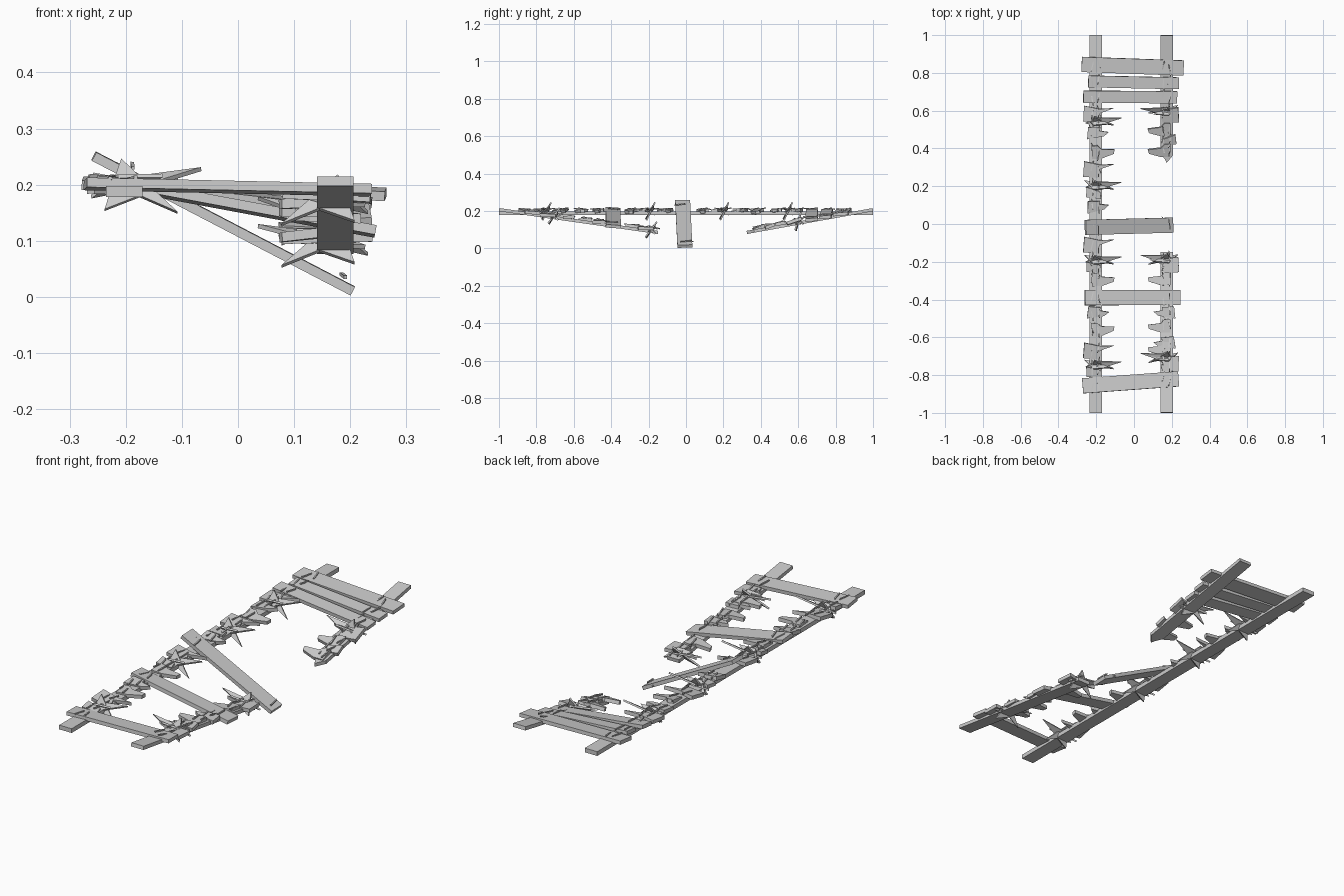
import bpy, bmesh, random
from math import radians, atan2
from mathutils import Vector, Matrix

if "Cube" in bpy.data.objects:
    bpy.data.objects.remove(bpy.data.objects["Cube"])

random.seed(4)
T = 0.017  # plank thickness


def make(name, bm):
    bmesh.ops.recalc_face_normals(bm, faces=bm.faces)
    me = bpy.data.meshes.new(name)
    bm.to_mesh(me)
    bm.free()
    ob = bpy.data.objects.new(name, me)
    bpy.context.collection.objects.link(ob)
    return ob


def slab(bm, outline, thick, mat):
    """Extrude a flat outline, centred on its own plane, then place it."""
    lo = [bm.verts.new(mat @ Vector((x, y, -thick / 2))) for x, y in outline]
    hi = [bm.verts.new(mat @ Vector((x, y, thick / 2))) for x, y in outline]
    n = len(lo)
    bm.faces.new(lo[::-1])
    bm.faces.new(hi)
    for i in range(n):
        j = (i + 1) % n
        bm.faces.new((lo[i], lo[j], hi[j], hi[i]))


def frame(a, b, roll=0):
    """Local x runs from a to b, local z stays as upright as possible."""
    x = (b - a).normalized()
    y = Vector((0, 0, 1)).cross(x).normalized()
    m = Matrix((x, y, x.cross(y))).transposed().to_4x4()
    return Matrix.Translation((a + b) / 2) @ m @ Matrix.Rotation(roll, 4, 'X')


def board(name, a, b, w, thick, roll=0, broken=False):
    a, b = Vector(a), Vector(b)
    h, k = (b - a).length / 2, w / 2
    end = [(h - .05, -k), (h - .02, -k * .3), (h, 0), (h - .04, k)] if broken else [(h, -k), (h, k)]
    bm = bmesh.new()
    slab(bm, [(-h, -k)] + end + [(-h, k)], thick, frame(a, b, roll))
    return make(name, bm)


def nails(name, places):
    """Short bent nails and splinters where planks cross the rails."""
    bm = bmesh.new()
    for x, y, z, slope in places:
        for dx in (-.018, .015):
            m = (Matrix.Translation((x + dx, y + random.uniform(-.02, .02), z + .008))
                 @ Matrix.Rotation(atan2(slope, 1) + radians(random.uniform(-10, 10)), 4, 'X')
                 @ Matrix.Rotation(radians(random.uniform(-15, 15)), 4, 'Z'))
            slab(bm, [(-.003, -.028), (.003, -.028), (.003, .022), (-.003, .03)], .006, m)
    return make(name, bm)


# rails
board("left_rail", (-.203, -1, .188), (-.203, 1, .188), .065, .02)
board("right_rail_front", (.173, -.999, .2065), (.173, -.15, .085), .065, .017)
board("right_rail_back", (.173, .999, .2065), (.173, .325, .085), .065, .017, 0, True)


def right_z(y):
    """Height and slope of the sagging right rail, at plank level."""
    s = -.143 if y < 0 else .18
    return .2065 + (-abs(s)) * (1 - abs(y)) + .011, s


# whole planks: left x, left y, right x, right y, width
places = []
for i, (x0, y0, x1, y1, w) in enumerate([
        (-.277, .845, .263, .826, .08), (-.242, .755, .238, .745, .062),
        (-.268, .674, .228, .671, .064), (-.26, -.39, .245, -.389, .08),
        (-.272, -.857, .236, -.82, .08)]):
    zr, s = right_z(y1)
    zl = .2
    g = (zr - zl) / .376
    board(f"plank_{i + 1}", (x0, y0, zl + g * (x0 + .203)), (x1, y1, zl + g * (x1 - -.203)),
          w, T, atan2(s, 1) * .5)
    places += [(-.203, y0, zl + .003, 0), (.173, y1, zr + .003, s)]

# hanging plank, loose at its right end
board("hanging_plank", (-.257, -.018, .251), (.204, -.006, .011), .08, T, radians(1.5))
places += [(-.203, -.016, .226, 0), (.173, -.007, .03, 0)]

# broken stub outlines: +x points to the middle of the bridge
STUBS = {
    'a': [(-.045, -.032), (.045, -.014), (.07, .008), (.02, .014), (.025, .03), (-.04, .032)],
    'b': [(-.02, -.034), (.03, -.034), (.095, -.012), (.1, .01), (.03, .016), (.01, .036), (-.02, .034)],
    'c': [(-.065, -.042), (.02, -.045), (.03, -.02), (.02, 0), (.095, .03), (.02, .025), (-.062, .04)],
    'd': [(-.05, -.025), (.03, -.03), (.025, .005), (-.048, .028)],
}
# long split shards: outline, roll, lift (degrees)
SHARDS = [
    ([(-.055, -.012), (.0, -.03), (.14, .018), (.0, .02)], 28, -8),
    ([(-.03, -.055), (.03, -.02), (.1, -.045), (.03, .015), (-.01, .05), (-.02, 0)], 62, 6),
    ([(-.06, .03), (-.01, -.028), (.07, -.02), (.02, .012)], -35, -4),
]


def stub(name, kind, y, side):
    x = -.203 if side > 0 else .173
    z, s = (.2, 0) if side > 0 else right_z(y)
    base = (Matrix.Translation((x, y, z)) @ Matrix.Rotation(atan2(s, 1), 4, 'X')
            @ Matrix.Diagonal((side, 1, 1, 1)))
    bm = bmesh.new()
    if kind == 'f':
        for pts, roll, lift in SHARDS:
            m = (base @ Matrix.Rotation(radians(lift), 4, 'Y')
                 @ Matrix.Rotation(radians(roll), 4, 'X'))
            slab(bm, pts, .008, m)
    else:
        m = (base @ Matrix.Rotation(radians(random.uniform(-4, 6)), 4, 'Y')
             @ Matrix.Rotation(radians(random.uniform(4, 12)), 4, 'X')
             @ Matrix.Rotation(radians(random.uniform(-5, 5)), 4, 'Z'))
        slab(bm, STUBS[kind], T, m)
    make(name, bm)
    places.append((x, y, z + .003, s))


# broken planks along both rails
LEFT = [('c', .585), ('f', .545), ('a', .48), ('b', .38), ('c', .29), ('f', .205), ('d', .165),
        ('a', .09), ('c', -.11), ('f', -.19), ('d', -.225), ('b', -.295), ('a', -.47),
        ('b', -.56), ('c', -.67), ('f', -.745), ('d', -.78)]
RIGHT = [('f', .6), ('c', .58), ('b', .5), ('d', .445), ('b', .39), ('f', -.185), ('c', -.215),
         ('b', -.29), ('a', -.47), ('b', -.54), ('a', -.63), ('f', -.705), ('c', -.735), ('b', -.66)]
for i, (k, y) in enumerate(LEFT):
    stub(f"left_broken_plank_{i + 1}", k, y, 1)
for i, (k, y) in enumerate(RIGHT):
    stub(f"right_broken_plank_{i + 1}", k, y, -1)

nails("nails", places)
